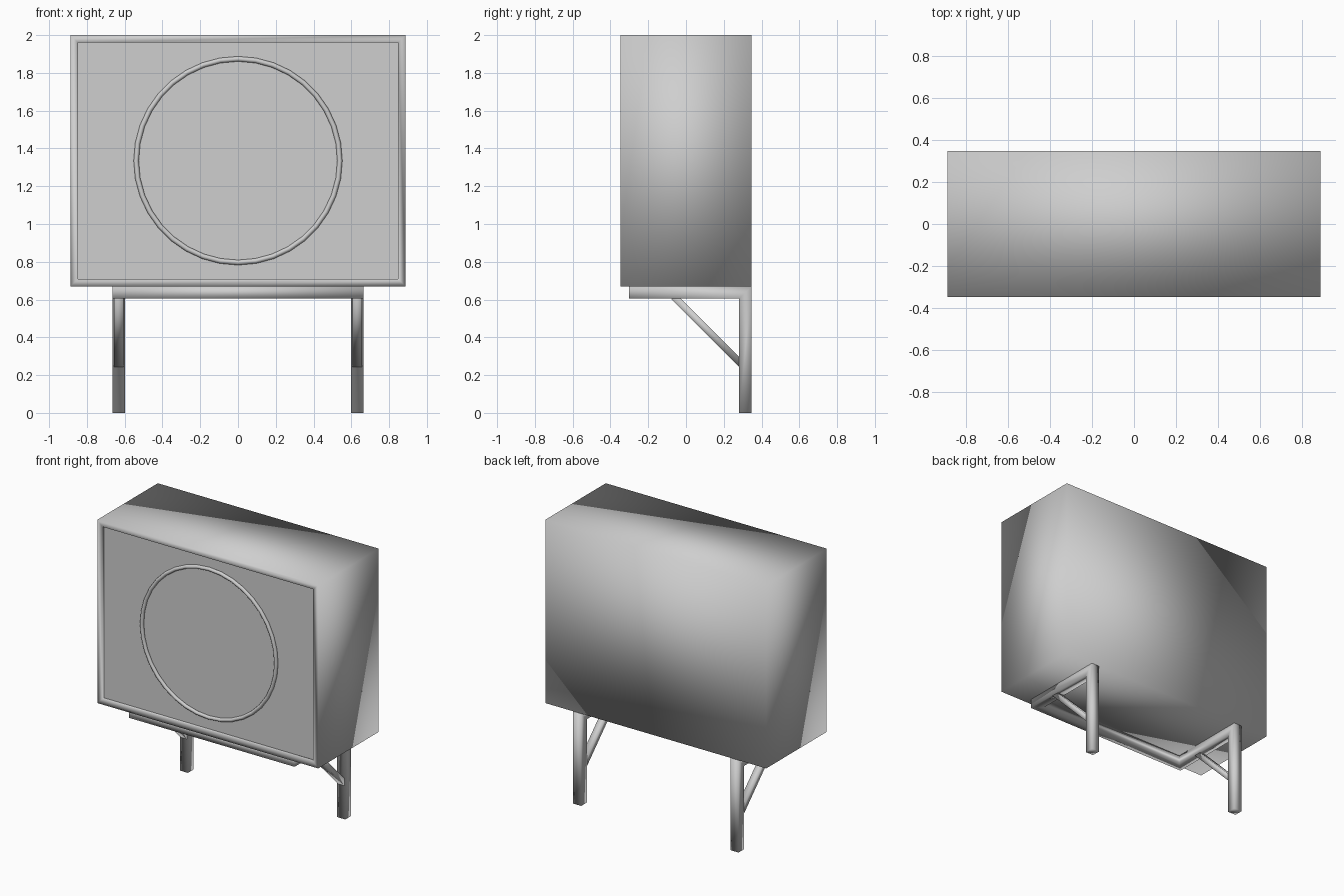
import bpy, bmesh, math
from mathutils import Vector

cube = bpy.data.objects.get("Cube")
if cube:
    bpy.data.objects.remove(cube, do_unlink=True)

grey = bpy.data.materials.new("light_grey")
grey.use_nodes = True
grey.diffuse_color = (0.62, 0.62, 0.62, 1)
grey.node_tree.nodes["Principled BSDF"].inputs["Base Color"].default_value = grey.diffuse_color

WIDTH, DEPTH, BOTTOM, TOP = 1.774, 0.694, 0.67, 2.0
FRONT = -DEPTH / 2
RIM, RECESS = 0.04, 0.022
MID = (BOTTOM + TOP) / 2


def finish(name, bm, smooth=True):
    bmesh.ops.recalc_face_normals(bm, faces=bm.faces)
    for f in bm.faces:
        f.smooth = smooth
    mesh = bpy.data.meshes.new(name)
    bm.to_mesh(mesh)
    bm.free()
    mesh.materials.append(grey)
    obj = bpy.data.objects.new(name, mesh)
    bpy.context.collection.objects.link(obj)
    return obj


def bar(name, points, side, half_side, half_other):
    """Sweep a rectangular section along a path with mitred corners."""
    pts = [Vector(p) for p in points]
    dirs = [(b - a).normalized() for a, b in zip(pts, pts[1:])]
    side = Vector(side)
    other = dirs[0].cross(side)
    ring = [pts[0] + side * a * half_side + other * b * half_other
            for a, b in ((-1, -1), (1, -1), (1, 1), (-1, 1))]
    bm = bmesh.new()
    prev = [bm.verts.new(v) for v in ring]
    bm.faces.new(prev)
    for i, d in enumerate(dirs):
        normal = d + dirs[min(i + 1, len(dirs) - 1)]
        ring = [v + d * ((pts[i + 1] - v).dot(normal) / d.dot(normal)) for v in ring]
        cur = [bm.verts.new(v) for v in ring]
        for k in range(4):
            n = (k + 1) % 4
            bm.faces.new((prev[k], prev[n], cur[n], cur[k]))
        prev = cur
    bm.faces.new(prev)
    return finish(name, bm)


# Cabinet shell: closed back, front rim and the wall stepping in to the panel
def rectangle(bm, y, inset):
    w, h = WIDTH / 2 - inset, (TOP - BOTTOM) / 2 - inset
    return [bm.verts.new((sx * w, y, MID + sz * h))
            for sx, sz in ((-1, -1), (1, -1), (1, 1), (-1, 1))]


bm = bmesh.new()
loops = [rectangle(bm, -FRONT, 0), rectangle(bm, FRONT, 0),
         rectangle(bm, FRONT, RIM), rectangle(bm, FRONT + RECESS, RIM)]
bm.faces.new(loops[0])
for a, b in zip(loops, loops[1:]):
    for k in range(4):
        n = (k + 1) % 4
        bm.faces.new((a[k], a[n], b[n], b[k]))
finish("cabinet_shell", bm)

# Flat recessed front panel
bm = bmesh.new()
bm.faces.new(rectangle(bm, FRONT + RECESS, RIM))
panel = finish("front_panel", bm, smooth=False)
if panel.data.polygons[0].normal.y > 0:
    panel.data.flip_normals()

# Round trim on the panel
bpy.ops.mesh.primitive_torus_add(
    major_radius=0.539, minor_radius=0.0135, major_segments=36, minor_segments=8,
    location=(0, FRONT + RECESS - 0.006, 1.335), rotation=(math.pi / 2, 0, 0))
ring = bpy.context.object
ring.name = "ring_trim"
ring.data.materials.append(grey)
bpy.ops.object.shade_smooth()

# Stand: one continuous tube forming legs, arms and front crossbar
LEG_X, LEG_Y, ARM_Z, BAR_Y, HALF = 0.632, 0.314, 0.637, -0.268, 0.0325
left = [(LEG_X, LEG_Y, 0), (LEG_X, LEG_Y, ARM_Z), (LEG_X, BAR_Y, ARM_Z)]
right = [(-x, y, z) for x, y, z in reversed(left)]
bar("stand_frame", left + right, (1, 0, 0), HALF, HALF)

# Diagonal braces between arms and legs
for name, s in (("left", 1), ("right", -1)):
    bar(name + "_brace", [(s * LEG_X, -0.068, 0.62), (s * LEG_X, 0.295, 0.257)],
        (1, 0, 0), 0.025, 0.019)
